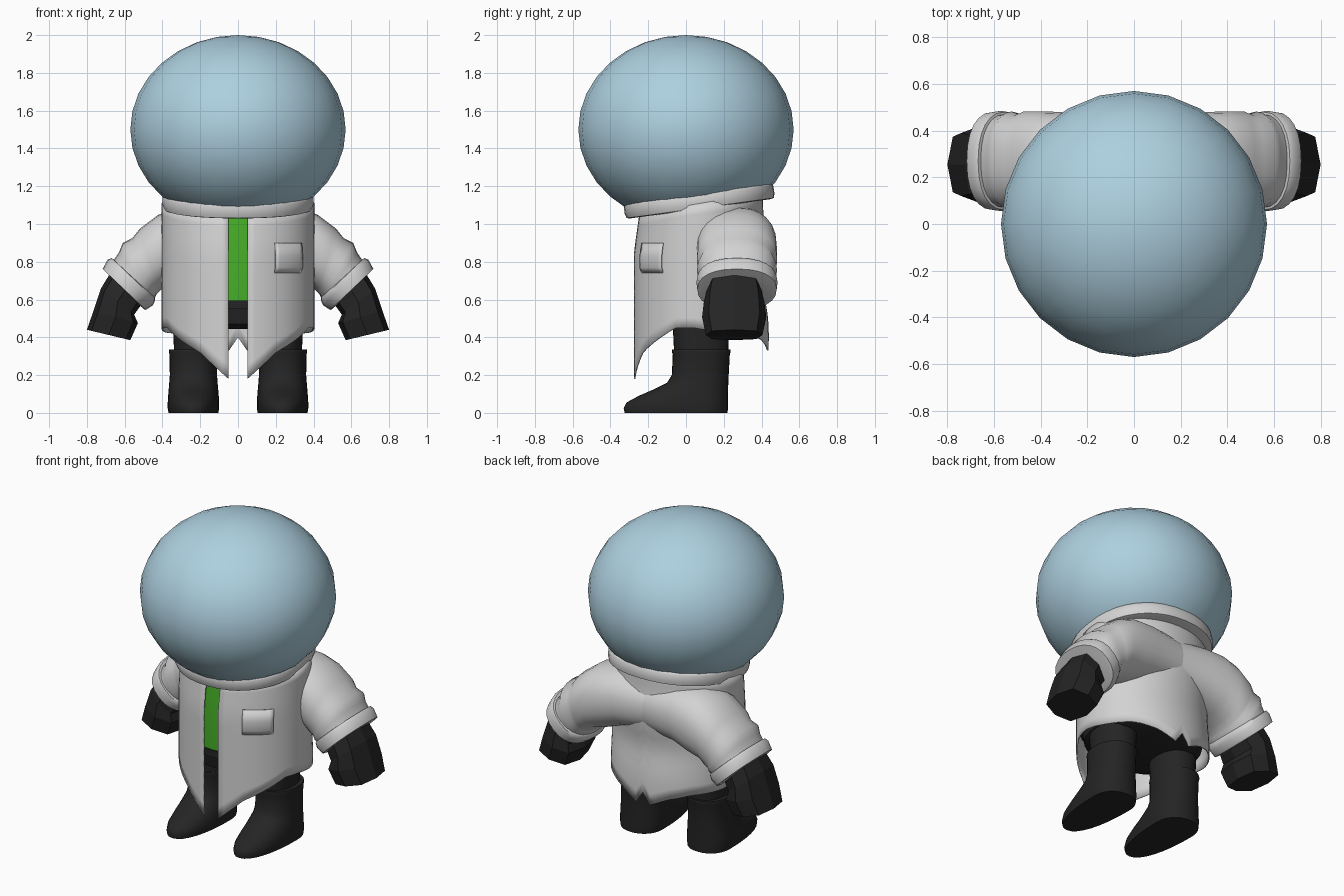
import bpy, bmesh, math
from mathutils import Vector, Matrix

if "Cube" in bpy.data.objects:
    bpy.data.objects.remove(bpy.data.objects["Cube"])


def material(name, rgb):
    m = bpy.data.materials.new(name)
    m.use_nodes = True
    m.diffuse_color = (*rgb, 1)
    bsdf = m.node_tree.nodes["Principled BSDF"]
    bsdf.inputs["Base Color"].default_value = (*rgb, 1)
    bsdf.inputs["Roughness"].default_value = 0.7
    return m


GLASS = material("pale_blue", (0.42, 0.63, 0.74))
CLOTH = material("coat_white", (0.65, 0.65, 0.65))
SHIRT = material("shirt_green", (0.06, 0.42, 0.02))
BLACK = material("soft_black", (0.018, 0.018, 0.018))


def finish(bm, name, mat, angle=40, mirror=False, thickness=0):
    """Turn a bmesh into an object with optional mirror and thickness."""
    bmesh.ops.recalc_face_normals(bm, faces=bm.faces)
    me = bpy.data.meshes.new(name)
    bm.to_mesh(me)
    bm.free()
    me.materials.append(mat)
    if angle:
        me.shade_smooth()
        me.set_sharp_from_angle(angle=math.radians(angle))
    ob = bpy.data.objects.new(name, me)
    bpy.context.collection.objects.link(ob)
    if mirror:
        ob.modifiers.new("mirror", "MIRROR")
    if thickness:
        mod = ob.modifiers.new("solidify", "SOLIDIFY")
        mod.thickness = thickness
        mod.offset = 0
    return ob


def skin(rings, closed=True):
    """Bridge rows of points; closed rows are also capped."""
    bm = bmesh.new()
    rows = [[bm.verts.new(p) for p in r] for r in rings]
    n = len(rows[0])
    for a, b in zip(rows, rows[1:]):
        for i in range(n if closed else n - 1):
            j = (i + 1) % n
            bm.faces.new((a[i], a[j], b[j], b[i]))
    if closed:
        bm.faces.new(rows[0])
        bm.faces.new(rows[-1])
    return bm


def power(v, e):
    return math.copysign(abs(v) ** (2 / e), v)


def limb_ring(ux, uz, lx, lz, ry, cy=0.27, n=24, e=2.3):
    """Oval section between an upper and a lower outline point."""
    up, low = Vector((ux, cy, uz)), Vector((lx, cy, lz))
    mid, a = (up + low) / 2, (up - low) / 2
    angles = [math.tau * i / n for i in range(n)]
    return [mid + a * power(math.cos(t), e) + Vector((0, ry * power(math.sin(t), e), 0))
            for t in angles]


def flat_ring(z, rx, front, back, cx=0, cy=0.08, n=32):
    """Level egg-shaped section with its own front and back reach."""
    pts = []
    for i in range(n):
        t = math.tau * i / n
        s = math.sin(t)
        pts.append(Vector((cx + rx * power(math.cos(t), 2.2),
                           cy + power(s, 2.2) * (back if s > 0 else front), z)))
    return pts


def interpolate(x, knots):
    for (x0, y0), (x1, y1) in zip(knots, knots[1:]):
        if x <= x1:
            return y0 + (y1 - y0) * (x - x0) / (x1 - x0)
    return knots[-1][1]


# Helmet dome
bm = bmesh.new()
bmesh.ops.create_uvsphere(bm, u_segments=24, v_segments=16, radius=1,
                          matrix=Matrix.Translation((0, 0, 1.5)) @ Matrix.Diagonal((0.57, 0.57, 0.5, 1)))
finish(bm, "helmet", GLASS, 60)

# Tilted neck ring
profile = [(-0.042, 0.375), (-0.038, 0.393), (-0.015, 0.4),
           (0.025, 0.4), (0.038, 0.393), (0.042, 0.38)]
bm = skin([flat_ring(z, r, r, r, cy=0, n=40) for z, r in profile])
bm.transform(Matrix.Translation((0, 0.07, 1.122)) @ Matrix.Rotation(math.radians(7.8), 4, "X"))
finish(bm, "neck_ring", CLOTH, 50)

# Coat shell, open at the front with pointed tails
HEM = [(0.125, 0.18), (0.52, 0.32), (1.18, 0.45), (1.45, 0.45), (1.9, 0.425),
       (2.4, 0.415), (2.75, 0.38), (3.02, 0.33), (math.pi, 0.4)]


def coat_point(phi, z, grow=0):
    y = -(0.355 + grow) * math.cos(phi)
    y *= 1 - 0.09 * min(1, max(0, (z - 0.85) / 0.22))
    if phi > math.pi / 2:
        y += 0.03 * math.exp(-((z - 0.68) / 0.13) ** 2) * math.cos(phi)
    return Vector(((0.4 + grow) * math.sin(phi), 0.08 + y, z))


columns = [0.125 + (3.02 - 0.125) * i / 30 for i in range(31)] + [math.pi]
rows = []
for k in range(13):
    row = []
    for phi in columns:
        hem = interpolate(phi, HEM)
        top = 1.11 - 0.055 * math.cos(phi)
        row.append(coat_point(phi, hem + (top - hem) * k / 12))
    rows.append(row)
finish(skin(rows, closed=False), "coat", CLOTH, 60, mirror=True, thickness=0.008)

# Chest pocket, slightly bulging towards its lower edge
rows = [[coat_point(0.5 + 0.47 * i / 8, z, g) for i in range(9)]
        for z, g in [(0.74, 0.0), (0.77, 0.014), (0.83, 0.014), (0.9, 0.008)]]
finish(skin(rows, closed=False), "chest_pocket", CLOTH, 60, thickness=0.006)

# Sleeves with soft folds, running from the shoulder blades
sleeve = [(0.0, 1.07, 0.0, 0.76, 0.175), (0.2, 1.09, 0.2, 0.73, 0.195),
          (0.32, 1.085, 0.31, 0.69, 0.21), (0.42, 1.05, 0.39, 0.67, 0.213),
          (0.52, 0.975, 0.42, 0.64, 0.213), (0.56, 0.925, 0.43, 0.63, 0.2),
          (0.61, 0.9, 0.44, 0.61, 0.212), (0.63, 0.85, 0.455, 0.6, 0.2),
          (0.67, 0.79, 0.47, 0.58, 0.2)]
finish(skin([limb_ring(*s) for s in sleeve]), "sleeve", CLOTH, 70, mirror=True)

# Turned-up cuffs
cuff = [(0.645, 0.8, 0.44, 0.61, 0.195), (0.668, 0.82, 0.438, 0.598, 0.21),
        (0.69, 0.812, 0.45, 0.57, 0.215), (0.717, 0.762, 0.488, 0.545, 0.21),
        (0.705, 0.75, 0.5, 0.55, 0.195)]
finish(skin([limb_ring(*c) for c in cuff]), "cuff", CLOTH, 45, mirror=True)

# Faceted mitten hands
hand = [(0.67, 0.75, 0.5, 0.59, 0.14), (0.725, 0.66, 0.55, 0.52, 0.16),
        (0.765, 0.54, 0.53, 0.475, 0.17), (0.8, 0.44, 0.57, 0.385, 0.15)]
finish(skin([limb_ring(*h, cy=0.255, n=8, e=3) for h in hand]), "hand", BLACK, 0, mirror=True)

# Shirt, belt and trousers under the coat
for name, mat, levels in [
        ("shirt", SHIRT, [(0.58, 0.37, 0.325), (0.88, 0.37, 0.325), (1.06, 0.36, 0.3)]),
        ("belt", BLACK, [(0.55, 0.375, 0.333), (0.595, 0.375, 0.333)]),
        ("trouser_seat", BLACK, [(0.445, 0.31, 0.25), (0.47, 0.35, 0.3), (0.56, 0.365, 0.32)])]:
    finish(skin([flat_ring(z, rx, ry, ry) for z, rx, ry in levels]), name, mat)
legs = [(0.28, 0.112), (0.36, 0.115), (0.5, 0.122)]
finish(skin([flat_ring(z, r, r + 0.03, r + 0.03, cx=0.225) for z, r in legs]),
       "trouser_leg", BLACK, mirror=True)

# Boots: sole, toe, instep and flared shaft
boot = [(0.0, 0.132, 0.405, 0.14), (0.025, 0.136, 0.41, 0.142), (0.055, 0.136, 0.395, 0.142),
        (0.09, 0.134, 0.33, 0.142), (0.125, 0.131, 0.25, 0.143), (0.16, 0.128, 0.18, 0.144),
        (0.2, 0.125, 0.155, 0.146), (0.31, 0.127, 0.15, 0.152), (0.325, 0.13, 0.155, 0.157),
        (0.335, 0.128, 0.153, 0.155)]
finish(skin([flat_ring(*b, cx=0.236) for b in boot]), "boot", BLACK, 50, mirror=True)
